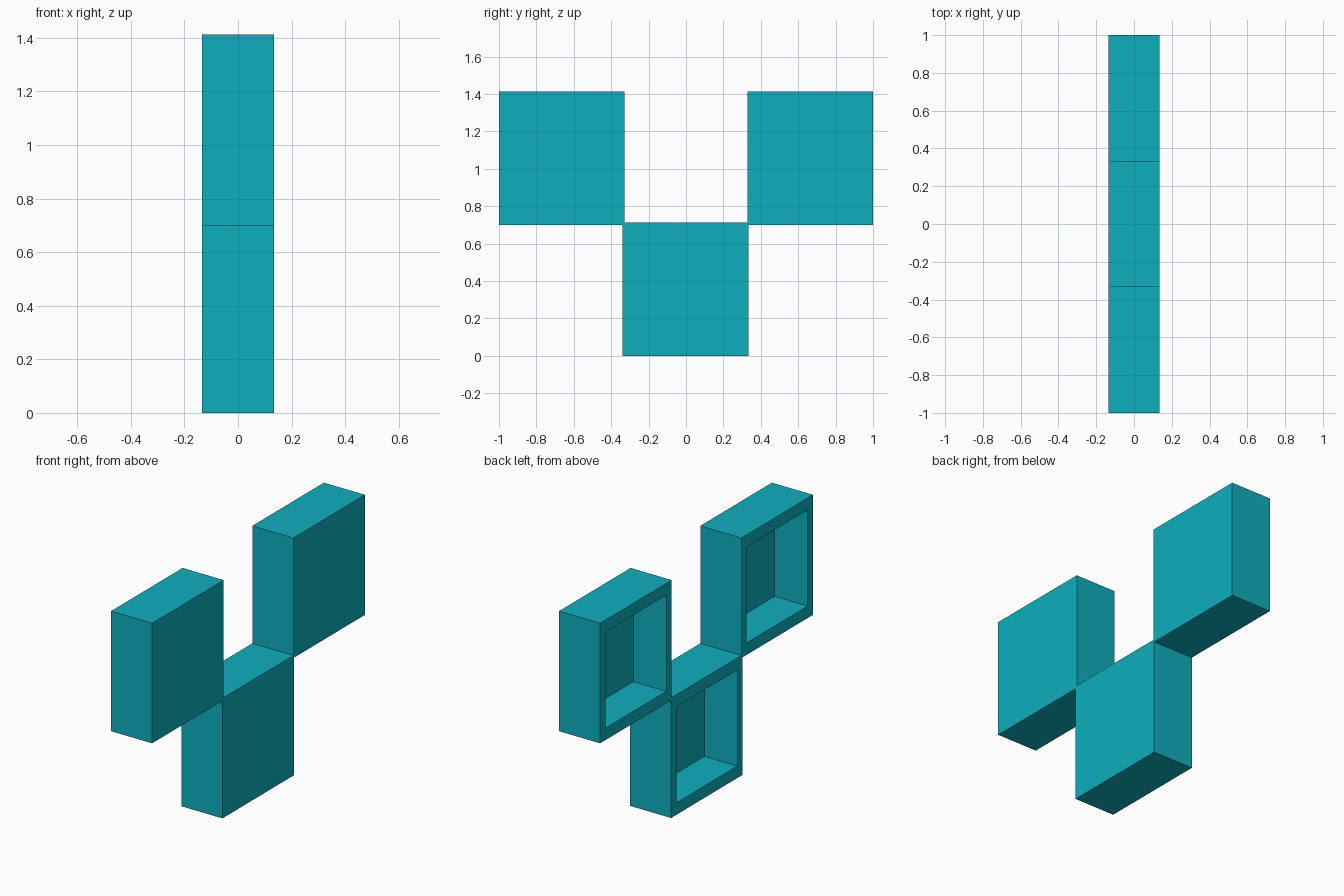
import bpy, bmesh
from mathutils import Vector

if "Cube" in bpy.data.objects:
    bpy.data.objects.remove(bpy.data.objects["Cube"])

DEPTH, WIDTH, HEIGHT = 0.27, 0.672, 0.714   # outer size along x, y, z
OPENING = 0.572                             # square opening on the -x side
RECESS = 0.217                              # depth of the hollow

teal = bpy.data.materials.new("teal")
teal.diffuse_color = (0.0044, 0.429, 0.515, 1.0)
teal.use_nodes = True
teal.node_tree.nodes["Principled BSDF"].inputs["Base Color"].default_value = teal.diffuse_color


def shelf_box(name, y, z):
    """Open-fronted box, hollow towards -x."""
    bm = bmesh.new()
    bmesh.ops.create_cube(bm, size=1.0)
    bmesh.ops.scale(bm, vec=Vector((DEPTH, WIDTH, HEIGHT)), verts=bm.verts)
    bm.normal_update()
    face = min(bm.faces, key=lambda f: f.calc_center_median().x)
    # rim around the opening
    bmesh.ops.inset_individual(bm, faces=[face], thickness=0.05)
    for v in face.verts:
        v.co.y = OPENING / 2 * (1 if v.co.y > 0 else -1)
        v.co.z = OPENING / 2 * (1 if v.co.z > 0 else -1)
    # hollow
    inner = bmesh.ops.extrude_discrete_faces(bm, faces=[face])["faces"][0]
    for v in inner.verts:
        v.co.x += RECESS
    bm.normal_update()
    mesh = bpy.data.meshes.new(name)
    bm.to_mesh(mesh)
    bm.free()
    mesh.materials.append(teal)
    ob = bpy.data.objects.new(name, mesh)
    ob.location = (0, y, z)
    bpy.context.collection.objects.link(ob)


# one lower box, two upper boxes touching its top corners
shelf_box("lower_box", -0.003, HEIGHT / 2)
for name, side in (("upper_box_front", -1), ("upper_box_back", 1)):
    shelf_box(name, side * (1 - WIDTH / 2), 1.413 - HEIGHT / 2)
